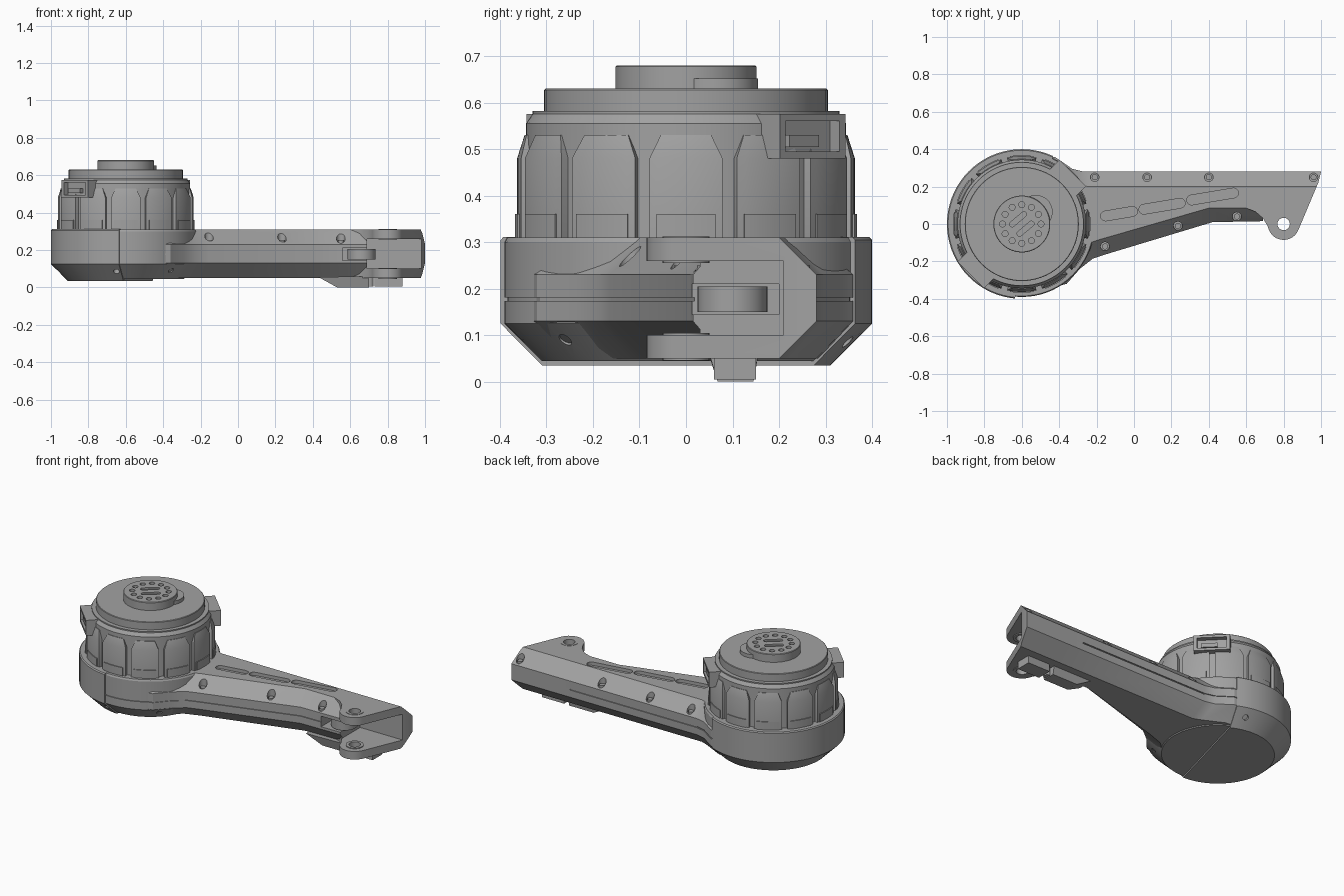
import bpy, bmesh
from math import cos, sin, pi, radians
from mathutils import Vector, Matrix

if "Cube" in bpy.data.objects:
    bpy.data.objects.remove(bpy.data.objects["Cube"])

grey = bpy.data.materials.new("machined_grey")
grey.use_nodes = True
GREY = (0.36, 0.36, 0.36, 1)
grey.diffuse_color = GREY
grey.node_tree.nodes["Principled BSDF"].inputs["Base Color"].default_value = GREY

HUB = Vector((-0.6, 0, 0))
PIVOT = Vector((0.8, 0, 0))


def finish(name, bm, at=(0, 0, 0), planes=()):
    """Trim by planes (point, outward normal), place and shade."""
    for co, no in planes:
        geom = bm.verts[:] + bm.edges[:] + bm.faces[:]
        cut = bmesh.ops.bisect_plane(bm, geom=geom, plane_co=co, plane_no=no, clear_outer=True)
        edges = [e for e in cut["geom_cut"] if isinstance(e, bmesh.types.BMEdge)]
        bmesh.ops.contextual_create(bm, geom=edges)
    bmesh.ops.recalc_face_normals(bm, faces=bm.faces[:])
    mesh = bpy.data.meshes.new(name)
    bm.to_mesh(mesh)
    bm.free()
    ob = bpy.data.objects.new(name, mesh)
    bpy.context.collection.objects.link(ob)
    ob.location = at
    mesh.materials.append(grey)
    return ob


def loft(name, layers, at=(0, 0, 0), planes=()):
    """Stack outlines (points, z) into a closed solid."""
    bm = bmesh.new()
    rings = [[bm.verts.new((x, y, z)) for x, y in pts] for pts, z in layers]
    n = len(rings[0])
    for a, b in zip(rings, rings[1:]):
        for i in range(n):
            j = (i + 1) % n
            bm.faces.new((a[i], a[j], b[j], b[i]))
    bm.faces.new(rings[0][::-1])
    bm.faces.new(rings[-1])
    return finish(name, bm, at, planes)


def arc(r, a0=0, a1=360, n=72, c=(0, 0), closed=False):
    m = n if closed else n - 1
    return [(c[0] + r * cos(radians(a0 + (a1 - a0) * i / m)),
             c[1] + r * sin(radians(a0 + (a1 - a0) * i / m))) for i in range(n)]


def turned(name, profile, at=(0, 0, 0), n=72, planes=()):
    return loft(name, [(arc(r, n=n, closed=True), z) for r, z in profile], at, planes)


def rod(name, r, z0, z1, at, n=24):
    return turned(name, [(r, z0), (r, z1)], at, n)


def box(name, lo, hi):
    (x0, y0, z0), (x1, y1, z1) = lo, hi
    pts = [(x0, y0), (x1, y0), (x1, y1), (x0, y1)]
    return loft(name, [(pts, z0), (pts, z1)])


def slot(name, length, width, z0, z1, at, angle):
    r, h = width / 2, length / 2 - width / 2
    pts = arc(r, -90, 90, 9, (h, 0)) + arc(r, 90, 270, 9, (-h, 0))
    ob = loft(name, [(pts, z0), (pts, z1)], at)
    ob.rotation_euler.z = radians(angle)
    return ob


def carve(targets, cutters):
    """Subtract every cutter from every target, then drop the cutters."""
    bpy.context.view_layer.update()
    for t in targets:
        bpy.context.view_layer.objects.active = t
        for c in cutters:
            mod = t.modifiers.new("cut", "BOOLEAN")
            mod.operation, mod.solver, mod.object = "DIFFERENCE", "EXACT", c
            bpy.ops.object.modifier_apply(modifier=mod.name)
    for c in cutters:
        bpy.data.objects.remove(c)


# Housing drum under the motor, with a seam groove and a chamfered foot
housing = turned("housing", [(0.31, 0.045), (0.39, 0.125), (0.39, 0.174), (0.384, 0.174),
                             (0.384, 0.181), (0.39, 0.181), (0.39, 0.3), (0.385, 0.31)], HUB)

# Slightly larger end cover on the rear half of the drum
cover = turned("end_cover", [(0.31, 0.035), (0.4, 0.125), (0.4, 0.305), (0.394, 0.311)], HUB,
               planes=[(Vector((0.07, 0, 0)), Vector((0.966, -0.259, 0)))])

# Tapering arm with long chamfers above and below
full = [(-0.6, -0.38), (-0.36, -0.32), (-0.29, -0.24), (-0.22, -0.185), (-0.16, -0.165), (0.42, 0.01),
        (0.69, 0.015), (0.69, 0.28), (-0.27, 0.28), (-0.33, 0.295), (-0.42, 0.357), (-0.6, 0.38)]
flat = [(-0.6, -0.3), (-0.42, -0.25), (-0.36, -0.19), (-0.29, -0.12), (-0.19, -0.085), (0.4, 0.085),
        (0.69, 0.085), (0.69, 0.2), (-0.25, 0.2), (-0.3, 0.22), (-0.42, 0.28), (-0.6, 0.3)]
groove = [(x, y + (0.006 if y < 0.1 else -0.006)) for x, y in full]
arm = loft("arm", [(flat, 0.05), (full, 0.13), (full, 0.174), (groove, 0.174), (groove, 0.181),
                   (full, 0.181), (full, 0.23), (flat, 0.31)])

# Forked tip around the pivot
tip = ([(0.6, 0.2), (0.6, 0.085), (0.65, 0.065), (0.69, 0.03)] + arc(0.085, 190, 338, 16, PIVOT)
       + [(0.985, 0.22), (1.0, 0.28), (0.6, 0.28)])
trims = []
for s, z in ((1, 0.27), (-1, 0.09)):
    trims.append((Vector((0, 0.24, z)), Vector((0, 1, s))))
    trims.append((Vector((0.99, 0, z + s * 0.03)), Vector((1, 0, s))))
fork = loft("fork", [(tip, 0.05), (tip, 0.31)], planes=trims)

# Fork opening, roller pocket, pivot hole and screw seats
screws = [(-0.21, 0.25), (0.07, 0.25), (0.4, 0.25), (0.96, 0.25), (-0.155, -0.12), (0.235, -0.01), (0.55, 0.04)]
cuts = [box("cut_gap", (0.69, -0.2, 0.1), (1.1, 0.21, 0.26)),
        box("cut_pocket", (0.56, 0.01, 0.145), (0.72, 0.2, 0.21)),
        rod("cut_pivot", 0.033, 0, 0.4, PIVOT, 32)]
cuts += [rod("cut_seat", 0.023, 0.236, 0.4, (x, y, 0)) for x, y in screws]
cuts += [slot("cut_slot", length, 0.052, 0.29, 0.4, (x, y, 0), 9.5)
         for x, y, length in ((-0.08, 0.055, 0.2), (0.15, 0.095, 0.25), (0.42, 0.147, 0.28))]
carve([arm, fork], cuts)
for x, y in screws:
    rod("arm_screw", 0.016, 0.23, 0.25, (x, y, 0))
rod("roller", 0.075, 0.15, 0.205, (0.66, 0.1, 0), 40)

# Raised bushings on both fork plates
for z0, z1 in ((0.255, 0.262), (0.088, 0.105), (0.305, 0.312), (0.046, 0.052)):
    bush = rod("pivot_bushing", 0.05, z0, z1, PIVOT, 32)
    carve([bush], [rod("cut_bush", 0.033, 0, 0.4, PIVOT, 32)])

# Angled screw holes in the drum foot
holes = []
for a in (75, 180, 262, 313):
    h = rod("cut_foot", 0.016, -0.03, 0.05, HUB + Vector((0.355 * cos(radians(a)), 0.355 * sin(radians(a)), 0.09)), 16)
    h.rotation_euler = (0, radians(135), radians(a))
    holes.append(h)
carve([housing, cover], holes)

# Stop lug under the arm tip
bm = bmesh.new()
ends = []
for y, inset in ((0.05, 0.018), (0.155, -0.01)):
    ends.append([bm.verts.new(p) for p in ((0.43, y, 0.055), (0.53, y + inset, 0),
                                           (0.7, y + inset, 0), (0.7, y, 0.06))])
for i in range(4):
    j = (i + 1) % 4
    bm.faces.new((ends[0][i], ends[0][j], ends[1][j], ends[1][i]))
bm.faces.new(ends[0])
bm.faces.new(ends[1])
finish("stop_lug", bm)
box("stop_block", (0.73, 0.06, 0.005), (0.88, 0.15, 0.06))
rod("stop_screw", 0.02, 0.005, 0.06, (0.705, 0.1, 0))

# Motor body with twelve raised panels and a stepped rim
motor = turned("motor_core", [(0.344, 0.3), (0.344, 0.555), (0.33, 0.575), (0.33, 0.582)], HUB)
for k in range(12):
    sector = lambda r, half: arc(r, k * 30 - half, k * 30 + half, 9) + arc(0.32, k * 30 + half, k * 30 - half, 9)
    loft("motor_panel", [(sector(0.363, 12.5), 0.305), (sector(0.363, 12.5), 0.48),
                         (sector(0.347, 9), 0.53)], HUB)
    loft("panel_foot", [(sector(0.368, 10), 0.305), (sector(0.368, 10), 0.36)], HUB)
turned("rotor_disc", [(0.305, 0.57), (0.305, 0.627), (0.302, 0.63)], HUB)

# Cable sockets on opposite sides of the motor
for a in (45, 225):
    turn = Matrix.Translation(HUB) @ Matrix.Rotation(radians(a), 4, "Z")
    socket = box("cable_socket", (0.25, -0.1, 0.48), (0.385, 0.1, 0.575))
    socket.matrix_world = turn
    mouth = box("cut_mouth", (0.355, -0.082, 0.495), (0.45, 0.082, 0.56))
    mouth.matrix_world = turn
    carve([socket], [mouth])
    plug = box("socket_plug", (0.34, -0.06, 0.505), (0.375, 0.03, 0.53))
    plug.matrix_world = turn

# Output hub with a bolt circle and central slots
hub = turned("output_hub", [(0.152, 0.625), (0.152, 0.677), (0.149, 0.68)], HUB)
cuts = [rod("cut_bolt", 0.016, 0.66, 0.7, HUB + Vector((0.103 * cos(k * pi / 6), 0.103 * sin(k * pi / 6), 0)), 16)
        for k in range(12)]
cuts += [slot("cut_key", 0.11, 0.028, 0.67, 0.7, HUB + Vector((s * 0.02, -s * 0.025, 0)), 40) for s in (1, -1)]
carve([hub], cuts)
rod("hub_tab", 0.09, 0.625, 0.652, HUB + Vector((0.075, 0.065, 0)), 40)

# Smooth round walls, keep machined edges sharp
bpy.ops.object.select_all(action="DESELECT")
for ob in bpy.context.scene.objects:
    if ob.type == "MESH" and grey.name in ob.data.materials:
        ob.select_set(True)
        bpy.context.view_layer.objects.active = ob
bpy.ops.object.shade_smooth_by_angle(angle=radians(25))
